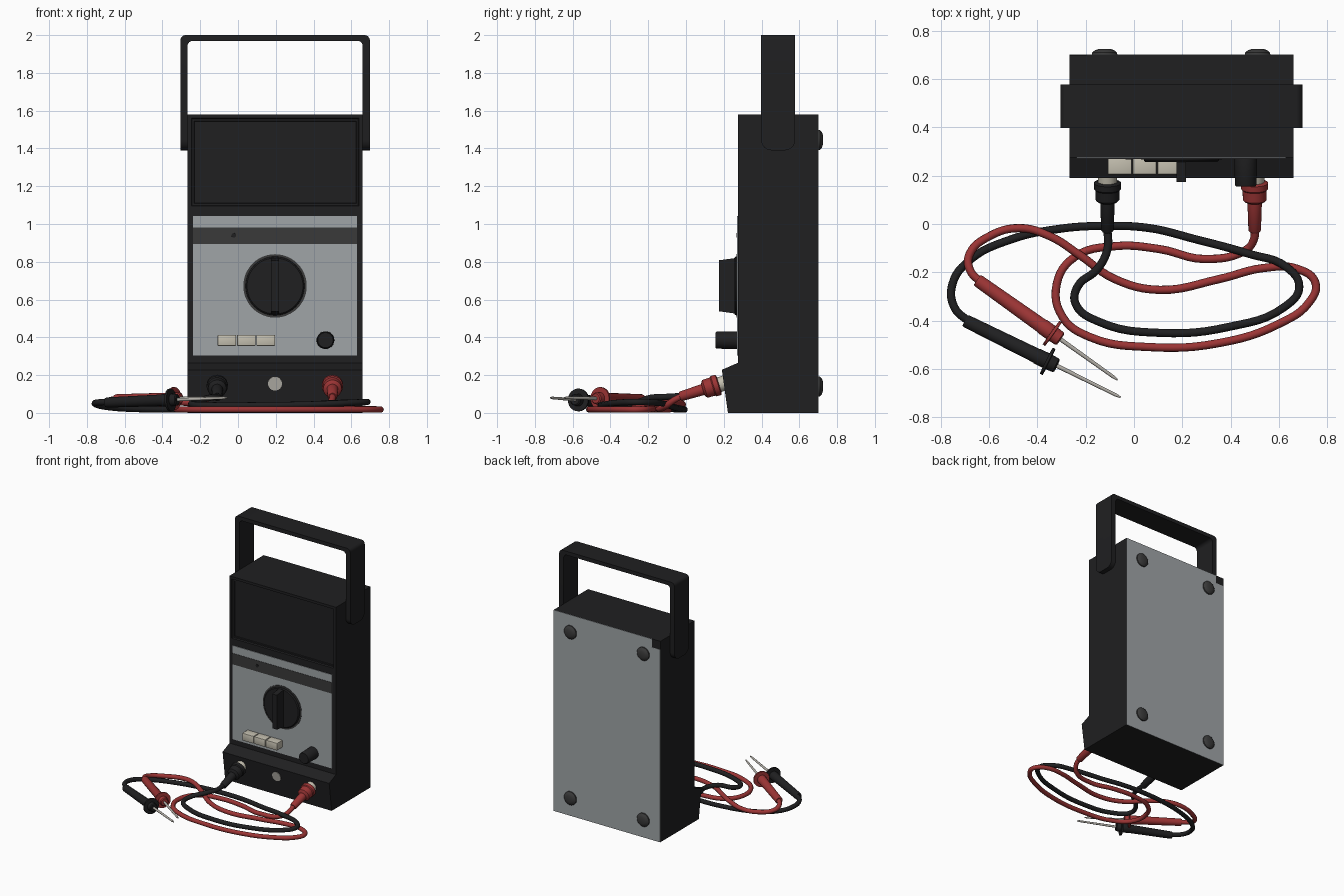
import bpy, bmesh, math
from mathutils import Vector

if "Cube" in bpy.data.objects:
    bpy.data.objects.remove(bpy.data.objects["Cube"])


def material(name, rgb):
    m = bpy.data.materials.new(name)
    m.diffuse_color = (*rgb, 1)
    m.use_nodes = True
    m.node_tree.nodes["Principled BSDF"].inputs["Base Color"].default_value = m.diffuse_color
    return m


BLACK = material("black plastic", (0.014, 0.014, 0.015))
CHAR = material("charcoal", (0.042, 0.042, 0.042))
GREY = material("panel grey", (0.35, 0.375, 0.39))
CREAM = material("cream", (0.55, 0.52, 0.43))
RED = material("red", (0.33, 0.035, 0.035))
STEEL = material("steel", (0.45, 0.43, 0.39))
MX = 0.196  # centre line of the instrument


def finish(name, bm, mat, smooth=True):
    bmesh.ops.recalc_face_normals(bm, faces=bm.faces)
    me = bpy.data.meshes.new(name)
    bm.to_mesh(me)
    bm.free()
    ob = bpy.data.objects.new(name, me)
    bpy.context.collection.objects.link(ob)
    me.materials.append(mat)
    if smooth:
        bpy.ops.object.select_all(action='DESELECT')
        ob.select_set(True)
        bpy.context.view_layer.objects.active = ob
        bpy.ops.object.shade_smooth_by_angle(angle=math.radians(35))
    return ob


def box(name, lo, hi, mat, bevel=0):
    bm = bmesh.new()
    bmesh.ops.create_cube(bm, size=1)
    for v in bm.verts:
        v.co = [l + (h - l) * (c + 0.5) for l, h, c in zip(lo, hi, v.co)]
    if bevel:
        bmesh.ops.bevel(bm, geom=bm.edges[:], offset=bevel, segments=2, profile=0.5, affect='EDGES')
    return finish(name, bm, mat)


def extrude(points, vec):
    bm = bmesh.new()
    f = bm.faces.new([bm.verts.new(p) for p in points])
    ext = bmesh.ops.extrude_face_region(bm, geom=[f], use_keep_orig=True)
    bmesh.ops.translate(bm, vec=vec, verts=[g for g in ext['geom'] if isinstance(g, bmesh.types.BMVert)])
    bmesh.ops.recalc_face_normals(bm, faces=bm.faces)
    return bm


def turned(name, start, direction, profile, mat, seg=32):
    """Solid of revolution: profile is (distance along axis, radius)."""
    bm = bmesh.new()
    start, d = Vector(start), Vector(direction).normalized()
    u = d.orthogonal().normalized()
    w = d.cross(u)
    rings = []
    for t, r in profile:
        rings.append([bm.verts.new(start + d * t + (u * math.cos(a) + w * math.sin(a)) * r)
                      for a in (2 * math.pi * i / seg for i in range(seg))])
    for a, b in zip(rings, rings[1:]):
        for i in range(seg):
            j = (i + 1) % seg
            bm.faces.new((a[i], a[j], b[j], b[i]))
    bm.faces.new(rings[0])
    bm.faces.new(rings[-1])
    return finish(name, bm, mat)


def cable(name, points, mat):
    cu = bpy.data.curves.new(name, 'CURVE')
    cu.dimensions = '3D'
    cu.bevel_depth, cu.bevel_resolution, cu.resolution_u = 0.017, 3, 6
    sp = cu.splines.new('BEZIER')
    sp.bezier_points.add(len(points) - 1)
    for b, p in zip(sp.bezier_points, points):
        b.co = p
        b.handle_left_type = b.handle_right_type = 'AUTO'
    sp.use_smooth = True
    ob = bpy.data.objects.new(name, cu)
    bpy.context.collection.objects.link(ob)
    cu.materials.append(mat)
    bpy.ops.object.select_all(action='DESELECT')
    ob.select_set(True)
    bpy.context.view_layer.objects.active = ob
    bpy.ops.object.convert(target='MESH')


# case: side profile pulled across x, with a recessed display window
side = [(0.70, 0), (0.70, 1.58), (0.275, 1.58), (0.275, 1.075), (0.275, 0.265), (0.19, 0.228), (0.222, 0)]
bm = extrude([(-0.267, y, z) for y, z in side], (0.927, 0, 0))
window = next(f for f in bm.faces if f.normal.y < -0.9 and f.calc_center_median().z > 1.1)
bmesh.ops.inset_region(bm, faces=[window], thickness=0.028)
bmesh.ops.inset_region(bm, faces=[window], thickness=0.006, depth=-0.012)
bmesh.ops.inset_region(bm, faces=[window], thickness=0.014)
bmesh.ops.inset_region(bm, faces=[window], thickness=0.003, depth=-0.006)
finish("case", bm, BLACK, smooth=False)

# back plate, with its chipped corner, and four screws
back = [(-0.267, 0), (-0.267, 1.515), (-0.195, 1.515), (-0.195, 1.58), (0.66, 1.58), (0.66, 0)]
finish("back_plate", extrude([(x, 0.699, z) for x, z in back], (0, 0.003, 0)), GREY, smooth=False)
for x in (-0.122, 0.512):
    for z in (0.14, 1.445):
        turned("back_screw", (x, 0.70, z), (0, 1, 0),
               [(0, 0.053), (0.01, 0.052), (0.02, 0.04), (0.025, 0.025)], CHAR)

# carrying handle: rounded U band
outer = [(-0.305, 1.39), (-0.305, 2.0), (0.698, 2.0), (0.698, 1.39)]
inner = [(0.66, 1.39), (0.66, 1.97), (-0.267, 1.97), (-0.267, 1.39)]
bm = extrude([(x, 0.398, z) for x, z in outer + inner], (0, 0.18, 0))


def bevel_edges(test, offset):
    es = [e for e in bm.edges if test(e.verts[0].co, e.verts[1].co)]
    bmesh.ops.bevel(bm, geom=es, offset=offset, segments=6, profile=0.5, affect='EDGES')


bevel_edges(lambda a, b: abs(a.y - b.y) > 0.1 and min(a.z, b.z) > 1.9, 0.028)
bevel_edges(lambda a, b: abs(a.x - b.x) < 0.1 and abs(a.y - b.y) < 0.001 and max(a.z, b.z) < 1.4, 0.055)
finish("handle", bm, BLACK)

# front control panel and its dark stripe
box("front_panel", (-0.238, 0.271, 0.305), (0.63, 0.28, 1.042), GREY)
box("panel_stripe", (-0.238, 0.269, 0.895), (0.63, 0.275, 0.982), CHAR)
turned("zero_screw", (-0.022, 0.272, 0.94), (0, -1, 0), [(0, 0.013), (0.005, 0.012)], BLACK, 16)

# selector dial with grip bar
turned("dial_ring", (MX, 0.275, 0.672), (0, -1, 0), [(0, 0.168), (0.007, 0.168)], CHAR, 48)
turned("dial", (MX, 0.275, 0.672), (0, -1, 0), [(0, 0.157), (0.012, 0.155), (0.019, 0.148)], BLACK, 48)
grip = [(0.265, 0.525), (0.175, 0.538), (0.175, 0.808), (0.265, 0.82)]
finish("dial_grip", extrude([(MX - 0.02, y, z) for y, z in grip], (0.04, 0, 0)), BLACK, smooth=False)

# push buttons and small knob
for i in range(3):
    x = -0.108 + i * 0.103
    box("push_button", (x, 0.205, 0.355), (x + 0.098, 0.28, 0.413), CREAM, 0.004)
turned("adjust_knob", (0.463, 0.275, 0.385), (0, -1, 0),
       [(0, 0.047), (0.112, 0.045), (0.12, 0.04)], BLACK)

# centre socket on the sloped base face
turned("centre_socket", (MX, 0.201, 0.155), (0, -0.99, -0.141), [(-0.01, 0.037), (0.004, 0.037)], STEEL)

# plugs
AXIS = (0, -0.955, -0.295)
for x, mat, tag in ((-0.11, BLACK, "black"), (0.5, RED, "red")):
    turned(tag + "_jack_collar", (x, 0.22, 0.163), AXIS, [(0, 0.04), (0.07, 0.04)], CREAM)
    turned(tag + "_plug", (x, 0.175, 0.15), AXIS,
           [(0, 0.047), (0.005, 0.056), (0.03, 0.056), (0.036, 0.05), (0.078, 0.049), (0.085, 0.042),
            (0.09, 0.03), (0.21, 0.026), (0.218, 0.02)], mat)

# cables lying in loops on the ground
cable("red_cable", [
    (.5, -.02, .09), (.498, -.06, .07), (.463, -.108, .035), (.292, -.145, .02), (.106, -.104, .018),
    (-.08, -.092, .018), (-.246, -.137, .018), (-.32, -.248, .018), (-.296, -.385, .018), (-.184, -.468, .018),
    (.064, -.51, .018), (.354, -.493, .018), (.6, -.414, .018), (.727, -.323, .018), (.752, -.244, .018),
    (.677, -.186, .02), (.54, -.182, .02), (.354, -.228, .025), (.106, -.273, .03), (-.08, -.228, .035),
    (-.226, -.128, .05), (-.35, -.05, .055), (-.474, -.017, .045), (-.598, -.05, .04), (-.681, -.124, .05),
    (-.68, -.19, .065), (-.63, -.246, .075)], RED)
cable("black_cable", [
    (-.11, -.02, .09), (-.11, -.104, .085), (-.151, -.186, .08), (-.234, -.26, .055), (-.242, -.331, .045),
    (-.143, -.406, .04), (.106, -.451, .04), (.395, -.426, .045), (.623, -.344, .055), (.685, -.261, .058),
    (.631, -.178, .055), (.478, -.124, .05), (.25, -.062, .03), (.064, -.017, .02), (-.122, -.008, .018),
    (-.308, -.02, .018), (-.516, -.066, .02), (-.681, -.15, .03), (-.752, -.248, .045), (-.745, -.344, .055),
    (-.68, -.408, .057)], BLACK)

# test probes: handle, finger guard and metal tip
for tag, a, b, mat in (("red", (-.65, -.232, .072), (-.068, -.646, .08), RED),
                       ("black", (-.70, -.40, .055), (-.056, -.718, .08), BLACK)):
    d = Vector(b) - Vector(a)
    turned(tag + "_probe", a, d,
           [(0, 0.024), (0.01, 0.027), (0.33, 0.031), (0.334, 0.033), (0.375, 0.033), (0.376, 0.06),
            (0.388, 0.06), (0.389, 0.033), (0.42, 0.031), (0.425, 0.025)], mat)
    n = d.length
    turned(tag + "_probe_tip", a, d, [(0.41, 0.009), (n - 0.02, 0.007), (n, 0.003)], STEEL, 12)
